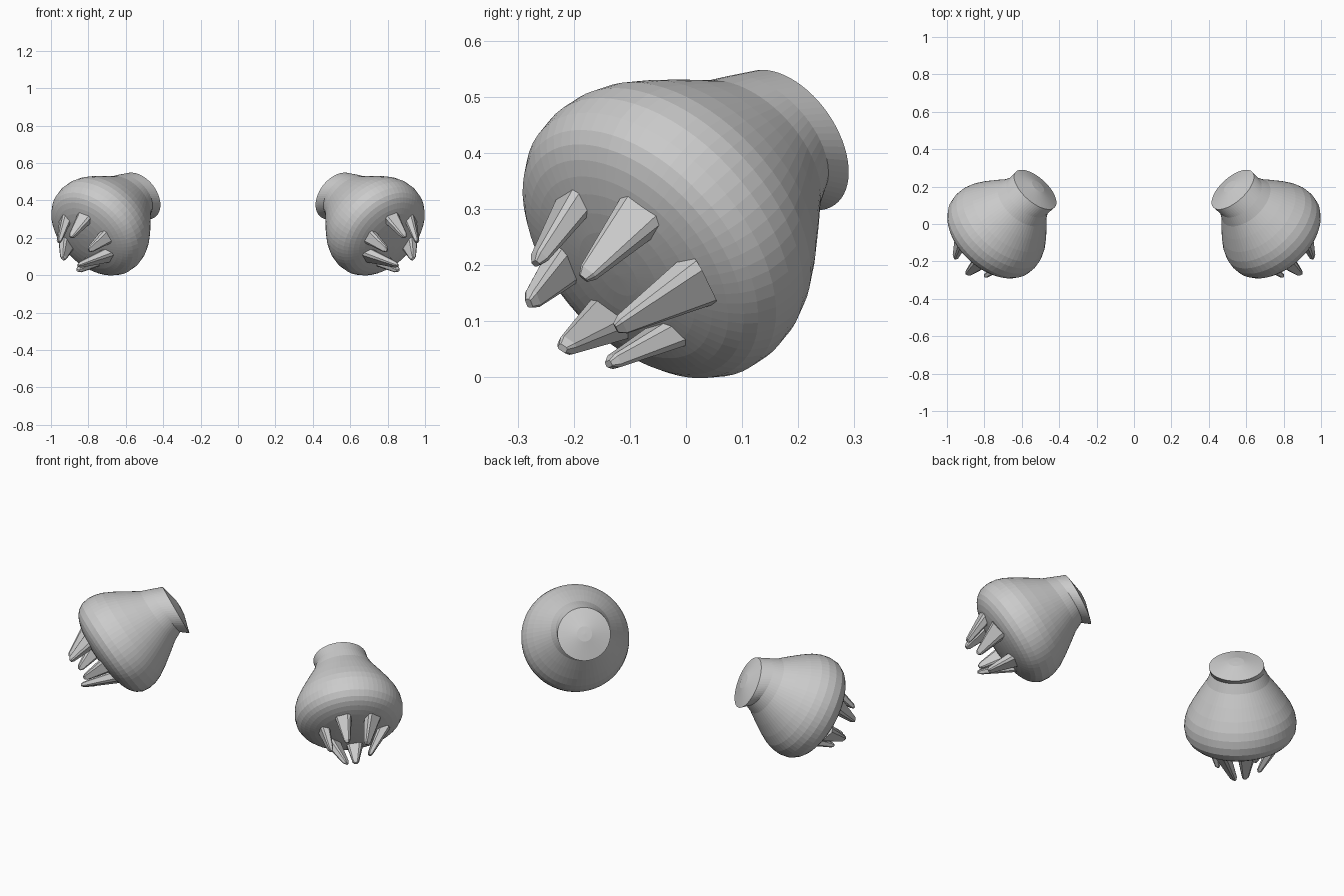
import bpy, bmesh, math
from mathutils import Vector

if "Cube" in bpy.data.objects:
    bpy.data.objects.remove(bpy.data.objects["Cube"])

grey = bpy.data.materials.new("light_grey")
grey.diffuse_color = (0.6, 0.6, 0.6, 1)
grey.use_nodes = True
grey.node_tree.nodes["Principled BSDF"].inputs["Base Color"].default_value = grey.diffuse_color

# Neck rim (slightly tilted against the bell)
RIM = Vector((0.528, 0.184, 0.423))
RIM_AXIS = Vector((0.595, -0.66, -0.46)).normalized()
# Bell centre line
START = Vector((0.541, 0.175, 0.451))
AXIS = Vector((0.57, -0.61, -0.55)).normalized()
SEGMENTS = 64

# Bell profile: distance along the axis, radius
PROFILE = [(0.05, 0.138), (0.10, 0.16), (0.16, 0.201), (0.22, 0.24), (0.27, 0.268),
           (0.31, 0.282), (0.35, 0.287), (0.39, 0.282), (0.42, 0.265), (0.438, 0.246),
           (0.452, 0.222), (0.463, 0.194), (0.472, 0.162), (0.479, 0.126),
           (0.484, 0.088), (0.487, 0.045)]

# Claws: base centre, tip centre
CLAWS = [((0.82, -0.20, 0.305), (0.893, -0.268, 0.203)),
         ((0.925, -0.09, 0.28), (0.957, -0.183, 0.177)),
         ((0.92, -0.01, 0.155), (0.935, -0.125, 0.088)),
         ((0.78, -0.04, 0.072), (0.856, -0.138, 0.024)),
         ((0.72, -0.145, 0.10), (0.855, -0.22, 0.052)),
         ((0.70, -0.21, 0.21), (0.797, -0.28, 0.132))]


def loft(name, rings, side, start=None, end=None):
    """Skin a list of closed rings, capping the ends; side=-1 mirrors in x."""
    bm = bmesh.new()

    def vert(p):
        return bm.verts.new((p.x * side, p.y, p.z))
    loops = [[vert(p) for p in ring] for ring in rings]
    n = len(loops[0])
    for a, b in zip(loops, loops[1:]):
        for i in range(n):
            j = (i + 1) % n
            bm.faces.new((a[i], a[j], b[j], b[i]))
    for loop, tip in ((loops[0], start), (loops[-1], end)):
        if tip is None:
            bm.faces.new(loop)
        else:
            v = vert(tip)
            for i in range(n):
                bm.faces.new((loop[i], loop[(i + 1) % n], v))
    bmesh.ops.recalc_face_normals(bm, faces=bm.faces)
    mesh = bpy.data.meshes.new(name)
    bm.to_mesh(mesh)
    bm.free()
    mesh.materials.append(grey)
    ob = bpy.data.objects.new(name, mesh)
    bpy.context.collection.objects.link(ob)


def circle(centre, axis, r):
    u = axis.cross(Vector((0, 0, 1))).normalized()
    v = axis.cross(u)
    angles = [math.tau * i / SEGMENTS for i in range(SEGMENTS)]
    return [centre + (u * math.cos(a) + v * math.sin(a)) * r for a in angles]


def bell(name, side):
    rings = [circle(RIM - RIM_AXIS * 0.026, RIM_AXIS, 0.04), circle(RIM, RIM_AXIS, 0.141)]
    rings += [circle(START + AXIS * t, AXIS, r) for t, r in PROFILE]
    loft(name, rings, side, RIM - RIM_AXIS * 0.028, START + AXIS * 0.488)


def claw(name, base, tip, side, centre):
    """Tapered flat claw, wide along the ring and thin across it."""
    base, tip = Vector(base), Vector(tip)
    d = (tip - base).normalized()
    wide = d.cross(base - centre).normalized()
    thin = d.cross(wide)
    rings = []
    for f, w, h in ((-0.35, 0.051, 0.031), (0.9, 0.017, 0.013), (1.0, 0.009, 0.006)):
        c = base.lerp(tip, f)
        rings.append([c + wide * w * i + thin * h * j
                      for i, j in ((1, 0.6), (0.7, 1), (-0.7, 1), (-1, 0.6),
                                   (-1, -0.6), (-0.7, -1), (0.7, -1), (1, -0.6))])
    loft(name, rings, side)


# Matching pair, mirrored left and right
claw_centre = sum((Vector(b) for b, _ in CLAWS), Vector()) / len(CLAWS)
for label, side in (("right", 1), ("left", -1)):
    bell(label + "_foot", side)
    for k, (base, tip) in enumerate(CLAWS):
        claw(f"{label}_claw_{k + 1}", base, tip, side, claw_centre)
